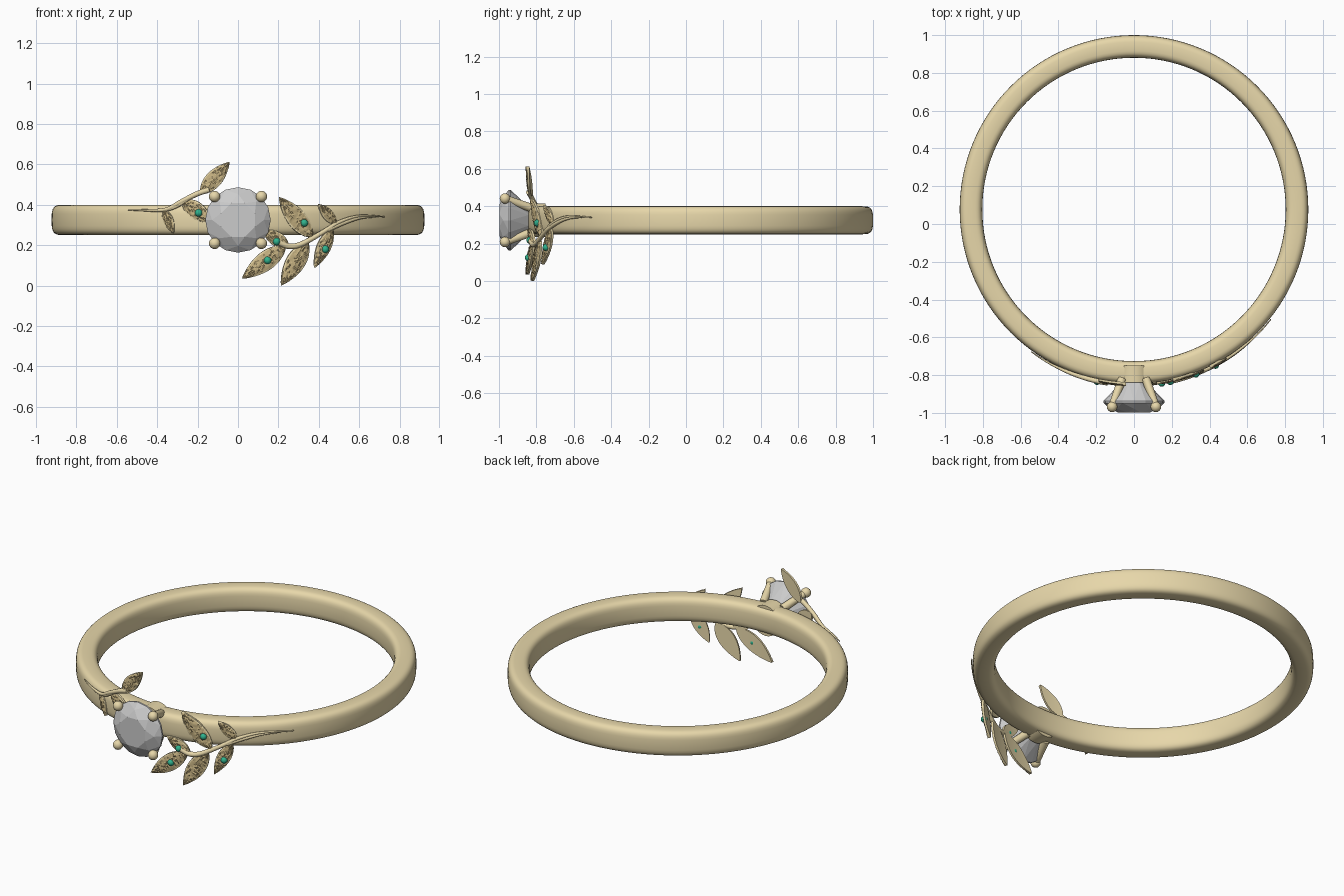
import bpy, bmesh, math, random
from mathutils import Vector

if "Cube" in bpy.data.objects:
    bpy.data.objects.remove(bpy.data.objects["Cube"])

random.seed(4)
CY, CZ, R = 0.077, 0.325, 0.923   # ring centre and outer radius


def material(name, col):
    m = bpy.data.materials.new(name)
    m.diffuse_color = (*col, 1)
    m.use_nodes = True
    m.node_tree.nodes["Principled BSDF"].inputs["Base Color"].default_value = m.diffuse_color
    return m


GOLD = material("gold", (0.80, 0.68, 0.40))
DARK = material("textured_gold", (0.56, 0.44, 0.22))
GREEN = material("emerald", (0.03, 0.45, 0.27))
STONE = material("clear_stone", (0.80, 0.81, 0.83))


def finish(bm, name, mats, smooth=40):
    bmesh.ops.recalc_face_normals(bm, faces=bm.faces[:])
    me = bpy.data.meshes.new(name)
    bm.to_mesh(me)
    bm.free()
    ob = bpy.data.objects.new(name, me)
    bpy.context.collection.objects.link(ob)
    for m in mats:
        me.materials.append(m)
    if smooth:
        bpy.ops.object.select_all(action='DESELECT')
        ob.select_set(True)
        bpy.context.view_layer.objects.active = ob
        bpy.ops.object.shade_smooth_by_angle(angle=math.radians(smooth))
    return ob


def wrap(x, z, lift=0.0):
    """Front-view point (x, z) laid on the outside of the band."""
    a = math.asin(max(-1, min(1, x / R)))
    r = R + lift
    return Vector((r * math.sin(a), CY - r * math.cos(a), z))


def loft(bm, rings, loop=False):
    pairs = list(zip(rings, rings[1:])) + ([(rings[-1], rings[0])] if loop else [])
    for a, b in pairs:
        n = len(a)
        for i in range(n):
            bm.faces.new((a[i], a[(i + 1) % n], b[(i + 1) % n], b[i]))


# Band: rounded-rectangle section swept round the finger
def power(v):
    return math.copysign(abs(v) ** (2 / 3.5), v)


bm = bmesh.new()
rings = []
for i in range(128):
    a = math.tau * i / 128
    ring = []
    for j in range(32):
        t = math.tau * j / 32
        r = 0.863 + 0.06 * power(math.cos(t))
        ring.append(bm.verts.new((r * math.cos(a), CY + r * math.sin(a), CZ + 0.075 * power(math.sin(t)))))
    rings.append(ring)
loft(bm, rings, True)
finish(bm, "band", [GOLD])


def tube(name, pts, radii, sides=12):
    """Straight or bent round bar through pts."""
    bm = bmesh.new()
    rings = []
    for i, p in enumerate(pts):
        d = (pts[min(i + 1, len(pts) - 1)] - pts[max(i - 1, 0)]).normalized()
        u = d.cross(Vector((0, 0, 1))).normalized()
        v = d.cross(u)
        rings.append([bm.verts.new(p + radii[i] * (u * math.cos(t) + v * math.sin(t)))
                      for t in (math.tau * k / sides for k in range(sides))])
    loft(bm, rings)
    bm.faces.new(rings[0])
    bm.faces.new(rings[-1])
    return finish(bm, name, [GOLD])


# Setting: base drum let into the band, four prongs with ball tips
tube("setting_base", [Vector((0, -0.75, CZ)), Vector((0, -0.84, CZ))], [0.09, 0.09], 32)
for sx in (-1, 1):
    for sz in (-1, 1):
        foot = Vector((sx * 0.063, -0.82, CZ + sz * 0.063))
        tip = Vector((sx * 0.116, -0.968, CZ + sz * 0.116))
        tube("prong", [foot, tip], [0.023, 0.02])
        bm = bmesh.new()
        bmesh.ops.create_uvsphere(bm, u_segments=16, v_segments=10, radius=0.028)
        bmesh.ops.translate(bm, vec=tip, verts=bm.verts)
        finish(bm, "prong_tip", [GOLD])

# Centre stone: brilliant cut as the hull of its facet corners
bm = bmesh.new()
for y, r, n, off in ((-0.998, 0.09, 8, 0.5), (-0.978, 0.128, 8, 0), (-0.947, 0.162, 16, 0),
                     (-0.937, 0.162, 16, 0), (-0.84, 0.075, 8, 0.5), (-0.78, 0.0, 1, 0)):
    for k in range(n):
        t = math.tau * (k + off) / n
        bm.verts.new((r * math.cos(t), y, CZ + r * math.sin(t)))
bmesh.ops.convex_hull(bm, input=bm.verts[:])
finish(bm, "centre_stone", [STONE], 0)


# Vines: tapered stems through a few front-view points
def vine(name, pts, rad):
    out, radii = [], []
    ext = [pts[0]] + pts + [pts[-1]]
    n = 8
    for i in range(1, len(pts)):
        p0, p1, p2, p3 = (Vector(q) for q in ext[i - 1:i + 3])
        for k in range(n):
            t = k / n
            q = 0.5 * (2 * p1 + (p2 - p0) * t + (2 * p0 - 5 * p1 + 4 * p2 - p3) * t ** 2
                       + (3 * p1 - p0 - 3 * p2 + p3) * t ** 3)
            f = (i - 1 + t) / (len(pts) - 1)
            out.append(wrap(q.x, q.y, 0.006))
            radii.append(rad * (1 - 0.85 * f ** 2))
    tube(name, out, radii, 10)


vine("right_vine", [(0.20, 0.215), (0.25, 0.195), (0.31, 0.205), (0.41, 0.26), (0.50, 0.315), (0.60, 0.345), (0.73, 0.34)], 0.015)
vine("right_tendril", [(0.44, 0.275), (0.52, 0.31), (0.60, 0.335), (0.68, 0.34)], 0.011)
vine("left_vine", [(-0.14, 0.475), (-0.20, 0.455), (-0.28, 0.415), (-0.35, 0.378), (-0.43, 0.373), (-0.55, 0.375)], 0.014)
vine("left_tendril", [(-0.25, 0.425), (-0.32, 0.385), (-0.39, 0.37), (-0.47, 0.372)], 0.010)


# Leaves: pointed blades, grainy front inside a smooth rim, plain back
def leaf(name, base, tip, width, gem=None):
    b, t = Vector(base), Vector(tip)
    d = t - b
    side = Vector((-d.y, d.x)).normalized()
    bm = bmesh.new()
    nu, nv = max(14, int(d.length * 130)), 12
    grid = []
    for layer in (0, 1):
        rows = []
        for i in range(nu + 1):
            u = i / nu
            w = width / 2 * max(0.02, math.sin(math.pi * u ** 0.85) ** 0.8 if 0 < u < 1 else 0)
            row = []
            for j in range(nv + 1):
                s = 2 * j / nv - 1
                q = b + d * u + side * (w * s)
                lift = -0.008
                if layer:
                    lift = 0.004 + 0.008 * (1 - s * s)
                    if 0 < j < nv and 1 < i < nu - 1:
                        lift += random.uniform(-0.004, 0.003)
                row.append(bm.verts.new(wrap(q.x, q.y, lift)))
            rows.append(row)
        grid.append(rows)
    for layer, g in enumerate(grid):
        for i in range(nu):
            for j in range(nv):
                f = bm.faces.new((g[i][j], g[i + 1][j], g[i + 1][j + 1], g[i][j + 1]))
                f.material_index = int(layer and 0 < j < nv - 1 and 0 < i < nu - 1)
    edge = [(i, 0) for i in range(nu)] + [(nu, j) for j in range(nv)] \
        + [(i, nv) for i in range(nu, 0, -1)] + [(0, j) for j in range(nv, 0, -1)]
    loft(bm, [[g[i][j] for i, j in edge] for g in grid])
    finish(bm, name, [GOLD, DARK], 25)
    if gem:
        bm = bmesh.new()
        bmesh.ops.create_uvsphere(bm, u_segments=12, v_segments=8, radius=0.019)
        bmesh.ops.translate(bm, vec=wrap(*gem, 0.008), verts=bm.verts)
        finish(bm, "leaf_gem", [GREEN])


leaf("right_leaf_low_inner", (0.235, 0.195), (0.02, 0.035), 0.095, (0.145, 0.125))
leaf("right_leaf_low_middle", (0.345, 0.215), (0.215, 0.002), 0.095)
leaf("right_leaf_low_outer", (0.465, 0.28), (0.38, 0.09), 0.068, (0.428, 0.18))
leaf("right_leaf_up_inner", (0.25, 0.195), (0.12, 0.275), 0.07, (0.19, 0.218))
leaf("right_leaf_up_middle", (0.365, 0.24), (0.205, 0.437), 0.095, (0.325, 0.31))
leaf("right_leaf_up_outer", (0.485, 0.305), (0.40, 0.403), 0.055)
leaf("left_leaf_up", (-0.185, 0.455), (-0.042, 0.612), 0.082)
leaf("left_leaf_inner", (-0.275, 0.42), (-0.13, 0.315), 0.085, (-0.193, 0.36))
leaf("left_leaf_outer", (-0.365, 0.375), (-0.32, 0.26), 0.05)
